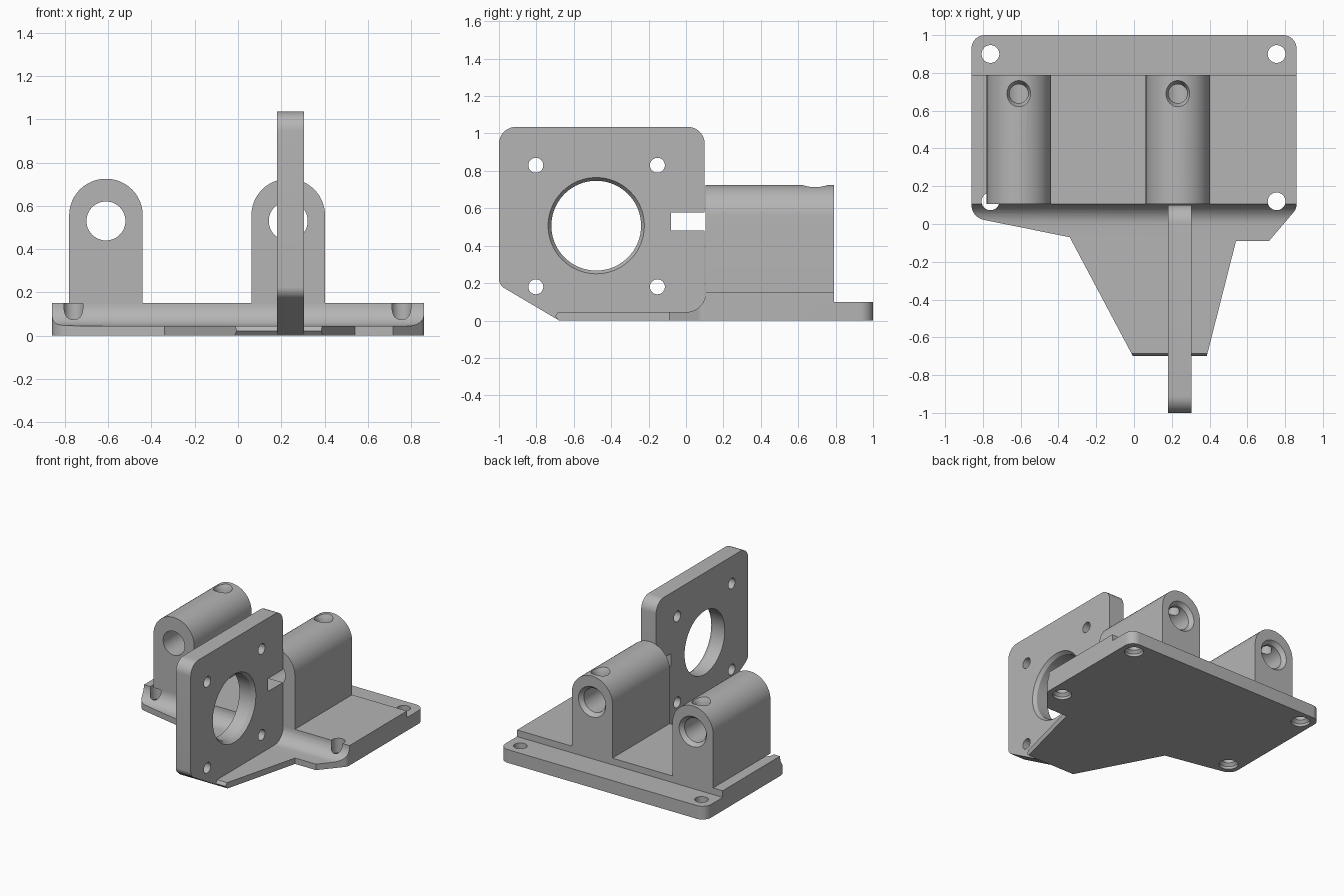
import bpy, bmesh, math
from mathutils import Vector

cube = bpy.data.objects.get("Cube")
if cube:
    bpy.data.objects.remove(cube, do_unlink=True)

GREY = (0.46, 0.46, 0.46, 1.0)
grey = bpy.data.materials.new("plain grey")
grey.use_nodes = True
grey.diffuse_color = GREY
grey.node_tree.nodes["Principled BSDF"].inputs["Base Color"].default_value = GREY


def rounded(corners, steps=12):
    """Turn (u, v, radius) corners into an outline with rounded corners."""
    out = []
    for i, (u, v, r) in enumerate(corners):
        p = Vector((u, v))
        if not r:
            out.append(p)
            continue
        d1 = (Vector(corners[i - 1][:2]) - p).normalized()
        d2 = (Vector(corners[(i + 1) % len(corners)][:2]) - p).normalized()
        half = d1.angle(d2) / 2
        centre = p + (d1 + d2).normalized() * r / math.sin(half)
        a = (p + d1 * r / math.tan(half) - centre).normalized()
        b = (p + d2 * r / math.tan(half) - centre).normalized()
        out += [centre + a.slerp(b, k / steps).normalized() * r for k in range(steps + 1)]
    return out


def place(axis, u, v, t):
    return {"x": (t, u, v), "y": (u, t, v), "z": (u, v, t)}[axis]


def loft(name, axis, loops, levels):
    """Solid through matching outlines at the given levels along an axis."""
    bm = bmesh.new()
    rings = [[bm.verts.new(place(axis, u, v, t)) for u, v in loop]
             for loop, t in zip(loops, levels)]
    n = len(rings[0])
    for low, high in zip(rings, rings[1:]):
        for i in range(n):
            j = (i + 1) % n
            bm.faces.new((low[i], low[j], high[j], high[i]))
    bm.faces.new(rings[0])
    bm.faces.new(rings[-1])
    bmesh.ops.recalc_face_normals(bm, faces=bm.faces)
    mesh = bpy.data.meshes.new(name)
    bm.to_mesh(mesh)
    bm.free()
    ob = bpy.data.objects.new(name, mesh)
    bpy.context.collection.objects.link(ob)
    mesh.materials.append(grey)
    return ob


def prism(name, axis, corners, a, b):
    outline = rounded(corners)
    return loft(name, axis, [outline, outline], [a, b])


def drill(axis, u, v, stations, sides=48):
    """Round cutter from (level, radius) stations."""
    loops = [[(u + r * math.cos(math.tau * k / sides), v + r * math.sin(math.tau * k / sides))
              for k in range(sides)] for _, r in stations]
    return loft("cutter", axis, loops, [t for t, _ in stations])


def boolean(ob, cutters, operation="DIFFERENCE"):
    for cutter in cutters:
        cutter.hide_render = True
        mod = ob.modifiers.new("cut", "BOOLEAN")
        mod.operation, mod.solver, mod.object = operation, "EXACT", cutter
        bpy.context.view_layer.objects.active = ob
        bpy.ops.object.modifier_apply(modifier=mod.name)
        bpy.data.objects.remove(cutter, do_unlink=True)


def finish(ob):
    bpy.ops.object.select_all(action="DESELECT")
    ob.select_set(True)
    bpy.context.view_layer.objects.active = ob
    bpy.ops.object.shade_smooth_by_angle(angle=math.radians(30))


# Base: stepped side profile trimmed by the plan outline
base = prism("base", "x", [
    (1, 0, 0), (1, 0.1, 0), (0.79, 0.1, 0), (0.79, 0.15, 0), (0.105, 0.15, 0),
    (0.105, 0.045, 0.104), (-0.685, 0.045, 0), (-0.7, 0.022, 0), (-0.68, 0, 0)], -1, 1)
plan = prism("plan", "z", [
    (-0.86, 1, 0.07), (-0.86, 0.035, 0.08), (-0.34, -0.07, 0), (0.005, -0.72, 0),
    (0.38, -0.72, 0), (0.54, -0.09, 0), (0.715, -0.09, 0), (0.86, 0.08, 0.06),
    (0.86, 1, 0.07)], -0.1, 0.3)
boolean(base, [plan], "INTERSECT")

# Countersunk mounting holes
boolean(base, [drill("z", x, y, [(-0.01, 0.066), (0.02, 0.066), (0.04, 0.047), (0.3, 0.047)])
               for x in (-0.76, 0.755) for y in (0.12, 0.9)])
finish(base)

# Two rod holders with a rod bore and a set-screw hole
for name, x in (("right_rod_holder", -0.61), ("left_rod_holder", 0.232)):
    holder = prism(name, "y", [
        (x - 0.17, 0.149, 0), (x + 0.17, 0.149, 0),
        (x + 0.17, 0.725, 0.169), (x - 0.17, 0.725, 0.169)], 0.105, 0.79)
    boolean(holder, [
        drill("y", x, 0.53, [(0, 0.09), (0.76, 0.09), (0.791, 0.115), (0.85, 0.115)]),
        drill("z", x, 0.69, [(0.53, 0.05), (0.69, 0.05), (0.726, 0.07), (0.8, 0.07)])])
    finish(holder)

# Upright motor plate with a clipped lower front corner
plate = prism("motor_plate", "x", [
    (-0.68, 0.001, 0), (-1, 0.19, 0.06), (-1, 1.035, 0.09), (0.1, 1.035, 0.09),
    (0.1, 0.001, 0)], 0.18, 0.305)
cuts = [drill("x", y, z, [(0, 0.04), (0.5, 0.04)], 32)
        for y in (-0.803, -0.153) for z in (0.18, 0.83)]
cuts.append(drill("x", -0.48, 0.507, [(0, 0.24), (0.28, 0.24), (0.306, 0.258), (0.4, 0.258)], 80))
cuts.append(prism("cutter", "x", [
    (-0.08, 0.48, 0), (0.2, 0.48, 0), (0.2, 0.577, 0), (-0.08, 0.577, 0)], 0, 0.5))
boolean(plate, cuts)
finish(plate)
